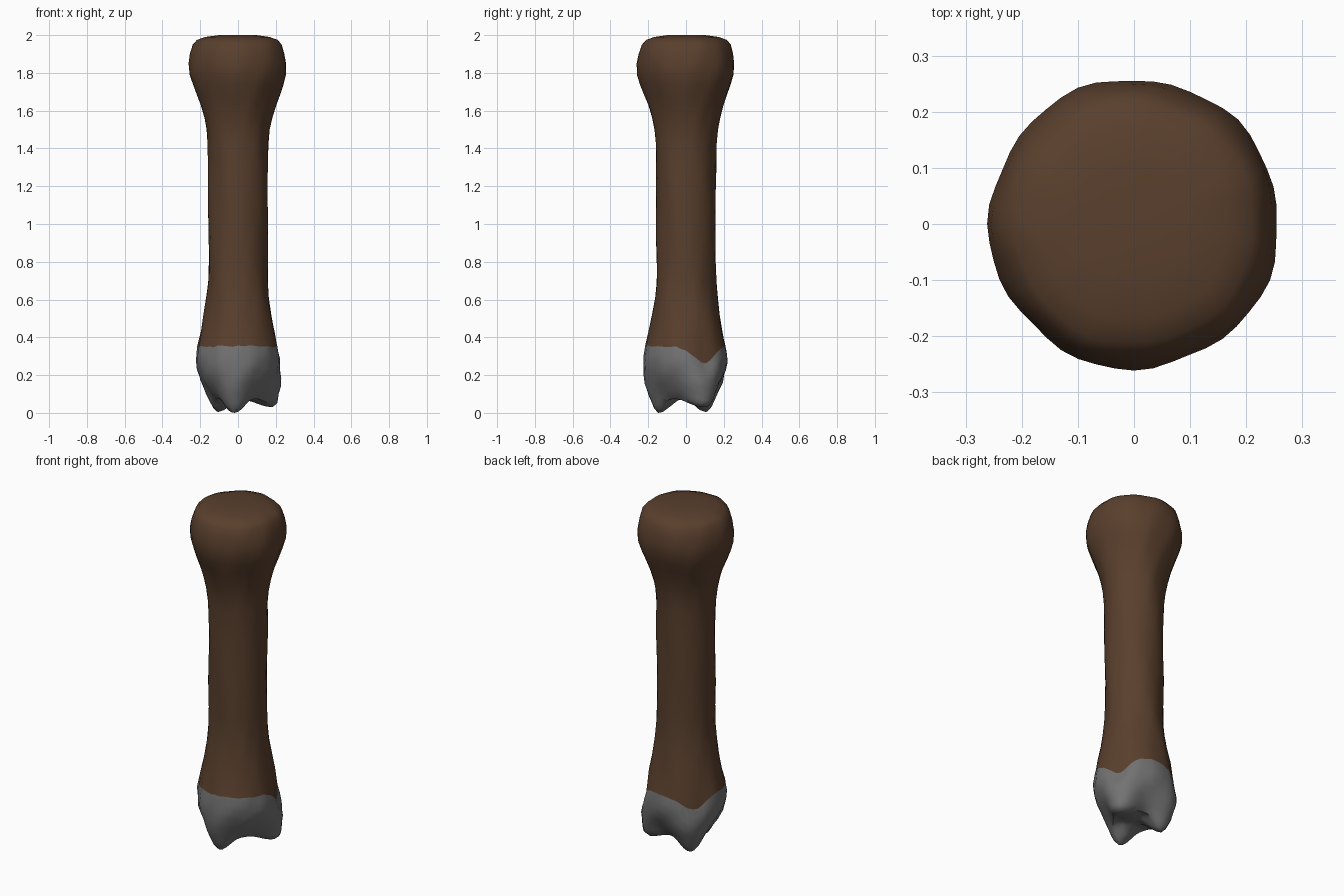
import bpy, bmesh, random
from math import sin, cos, pi, exp, radians

if "Cube" in bpy.data.objects:
    bpy.data.objects.remove(bpy.data.objects["Cube"])

random.seed(4)
N = 48
# three foot lobes: angle, tip radius, tip height
LOBES = [(radians(262), 0.165, 0.0), (radians(28), 0.225, 0.03), (radians(135), 0.165, 0.005)]


def material(name, col):
    m = bpy.data.materials.new(name)
    m.diffuse_color = (*col, 1)
    m.use_nodes = True
    m.node_tree.nodes["Principled BSDF"].inputs["Base Color"].default_value = m.diffuse_color
    return m


def bump(a, centre, width):
    d = (a - centre + pi) % (2 * pi) - pi
    return exp(-(d / width) ** 2)


def loft(name, column, mat):
    """Skin a column of (radius, z) points given for every angle; zero radius closes an end."""
    bm = bmesh.new()
    cols = []
    for i in range(N):
        a = 2 * pi * i / N
        cols.append([bm.verts.new((r * cos(a), r * sin(a), z)) for r, z in column(i, a)])
    for i in range(N):
        p, q = cols[i], cols[(i + 1) % N]
        for k in range(len(p) - 1):
            bm.faces.new((p[k], p[k + 1], q[k + 1], q[k]))
    bmesh.ops.remove_doubles(bm, verts=bm.verts, dist=1e-5)
    bmesh.ops.recalc_face_normals(bm, faces=bm.faces)
    me = bpy.data.meshes.new(name)
    bm.to_mesh(me)
    bm.free()
    ob = bpy.data.objects.new(name, me)
    bpy.context.collection.objects.link(ob)
    me.materials.append(mat)
    bpy.context.view_layer.objects.active = ob
    ob.select_set(True)
    bpy.ops.object.shade_smooth_by_angle(angle=radians(50))
    ob.select_set(False)
    return ob


# wavy seam between shaft and foot, dipping over two of the lobes
JITTER = [random.uniform(-0.006, 0.006) for _ in range(N)]


def seam(i, a):
    z = 0.352 + JITTER[i] - 0.085 * bump(a, LOBES[1][0], 0.4) - 0.07 * bump(a, LOBES[2][0], 0.4)
    return 0.213 + 0.6 * JITTER[i], z


# handle: turned shaft with a rounded knob
PROFILE = [(0, 2.0), (0.1, 2.0), (0.17, 1.99), (0.213, 1.975), (0.235, 1.95), (0.25, 1.9), (0.258, 1.85),
           (0.255, 1.79), (0.24, 1.74), (0.222, 1.69), (0.199, 1.63), (0.179, 1.56), (0.167, 1.5),
           (0.16, 1.42), (0.158, 1.25), (0.157, 1.1), (0.157, 0.95), (0.156, 0.8), (0.158, 0.69),
           (0.166, 0.61), (0.179, 0.52), (0.195, 0.43)]


def handle_column(i, a):
    pts = []
    for r, z in PROFILE:
        wob = 0.003 * sin(5 * a + 9 * z) + 0.002 * sin(11 * a - 14 * z)
        pts.append((r + wob * min(1, r / 0.2), z))
    return pts + [seam(i, a)]


# foot: rough stone narrowing to three lobes with hollows between
def foot_column(i, a):
    r0, z0 = seam(i, a)
    w = [bump(a, l[0], 0.5) for l in LOBES]
    r1 = 0.125 + sum(k * (l[1] - 0.125) for k, l in zip(w, LOBES))
    z1 = 0.075 + sum(k * (l[2] - 0.075) for k, l in zip(w, LOBES))
    pts = [(r0, z0)]
    for t in (0.15, 0.3, 0.45, 0.6, 0.75, 0.88, 0.96):
        s = t ** 1.5
        rough = 0.004 * sin(7 * a + 11 * t) * sin(pi * t)
        pts.append((r0 * (1 - s) + r1 * s + 0.025 * sin(pi * t) + rough, z0 + (z1 + 0.01 - z0) * t))
    # underside, hollowed to the centre
    pts += [(r1 * 0.9, z1), (r1 * 0.75, z1 + 0.005), (r1 * 0.5, z1 * 0.6 + 0.035),
            (r1 * 0.25, 0.07), (0, 0.075)]
    return pts


loft("handle", handle_column, material("dark_wood", (0.1, 0.05, 0.026)))
loft("stone_foot", foot_column, material("stone_grey", (0.17, 0.17, 0.17)))
